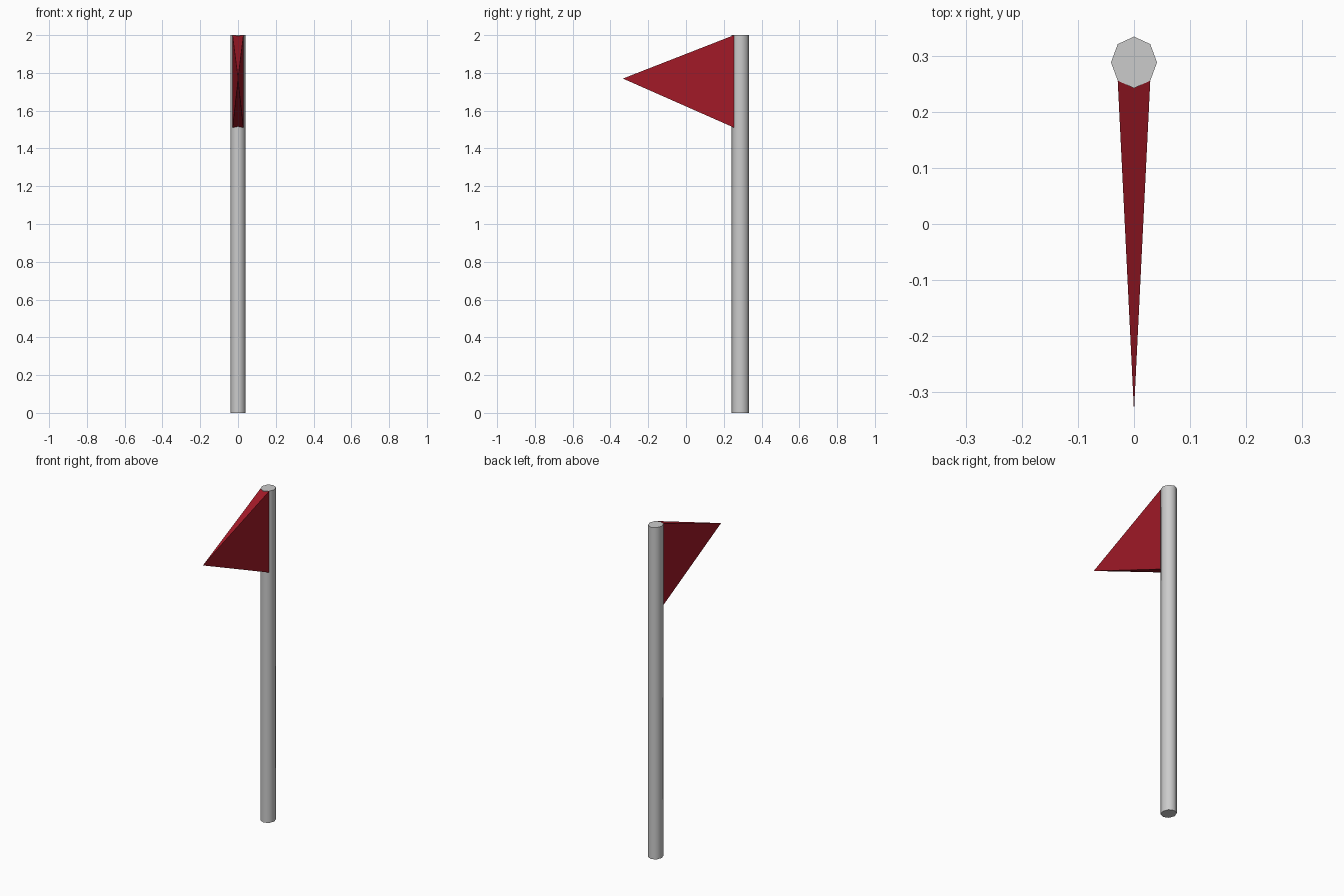
import bpy, bmesh, math

if "Cube" in bpy.data.objects:
    bpy.data.objects.remove(bpy.data.objects["Cube"])

POLE_Y = 0.288

# Pole: slightly oval eight-sided post
bpy.ops.mesh.primitive_cylinder_add(vertices=8, radius=1, depth=2, location=(0, POLE_Y, 1))
pole = bpy.context.object
pole.name = "pole"
pole.scale = (0.041, 0.046, 1)
bpy.ops.object.transform_apply(location=True, rotation=False, scale=True)
bpy.ops.object.shade_smooth_by_angle(angle=math.radians(50))

# Pennant: wedge rooted on the pole's front edges, closing to a point
bm = bmesh.new()
root = [bm.verts.new((x, 0.255, z))
        for x, z in ((-0.029, 1.51), (0.029, 1.51), (0.029, 2.0), (-0.029, 2.0))]
tip = bm.verts.new((0, -0.334, 1.77))
bm.faces.new(root)
for a, b in zip(root, root[1:] + root[:1]):
    bm.faces.new((a, b, tip))
bmesh.ops.recalc_face_normals(bm, faces=bm.faces)
mesh = bpy.data.meshes.new("pennant")
bm.to_mesh(mesh)
bm.free()
pennant = bpy.data.objects.new("pennant", mesh)
bpy.context.collection.objects.link(pennant)

# Red cloth
red = bpy.data.materials.new("red_cloth")
red.diffuse_color = (0.36, 0.01, 0.02, 1)
red.use_nodes = True
red.node_tree.nodes["Principled BSDF"].inputs["Base Color"].default_value = red.diffuse_color
mesh.materials.append(red)
